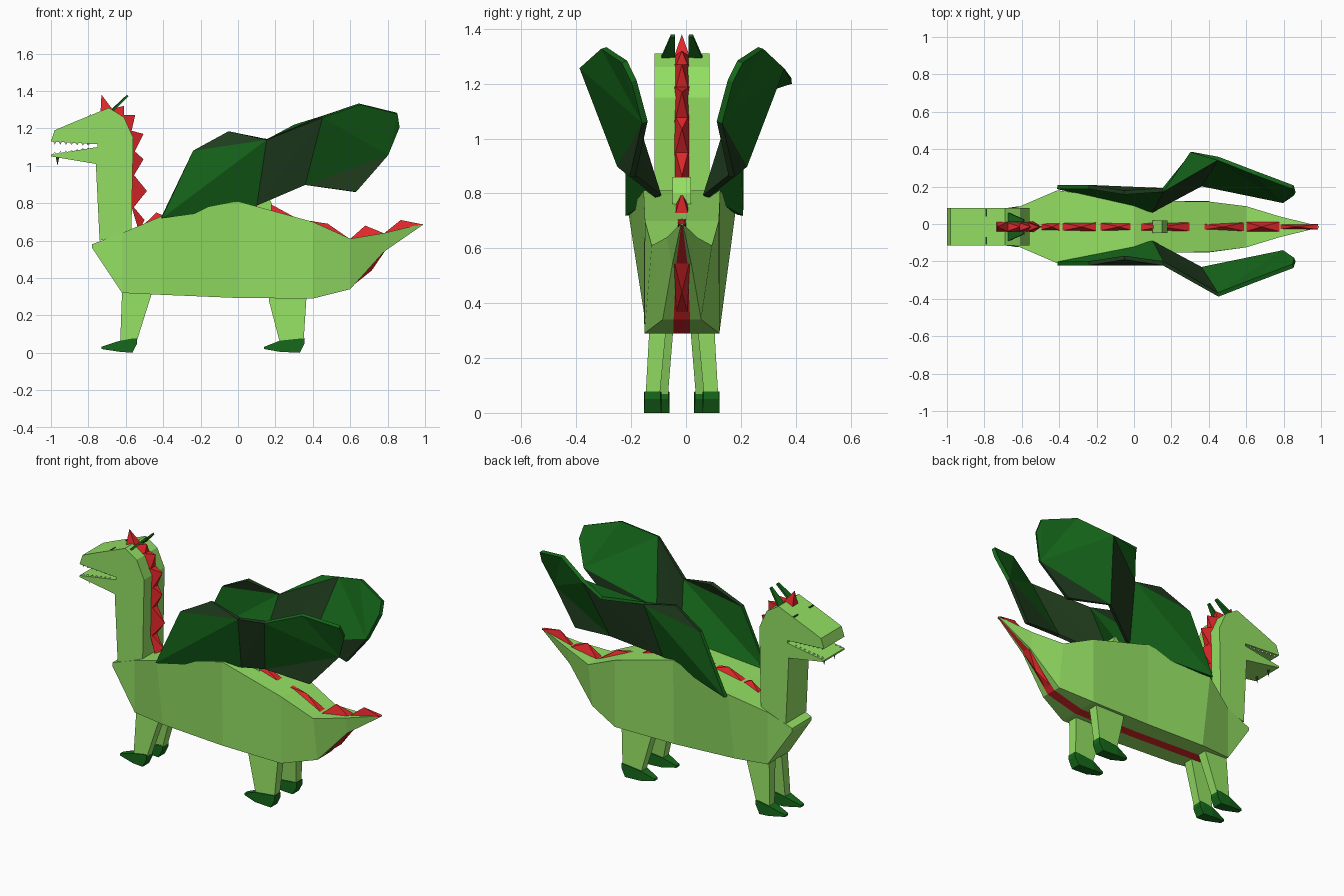
import bpy
import bmesh

if "Cube" in bpy.data.objects:
    bpy.data.objects.remove(bpy.data.objects["Cube"])

CY = -0.015  # body centre line


def material(name, rgb):
    m = bpy.data.materials.new(name)
    m.diffuse_color = (*rgb, 1)
    m.use_nodes = True
    m.node_tree.nodes["Principled BSDF"].inputs["Base Color"].default_value = m.diffuse_color
    return m


LIGHT = material("light_green", (0.295, 0.74, 0.125))
DARK = material("dark_green", (0.008, 0.14, 0.011))
BLACKISH = material("blackish_green", (0.014, 0.045, 0.013))
RED = material("red", (0.74, 0.02, 0.022))
WHITE = material("tooth_white", (0.75, 0.75, 0.72))


def build(name, verts, faces, mats, rule=None, thick=0):
    """Mesh from points and faces; rule(face index) picks the material slot."""
    me = bpy.data.meshes.new(name)
    me.from_pydata(verts, [], faces)
    for m in mats:
        me.materials.append(m)
    for p in me.polygons:
        p.material_index = rule(p.index) if rule else 0
    bm = bmesh.new()
    bm.from_mesh(me)
    bmesh.ops.recalc_face_normals(bm, faces=bm.faces)
    bm.to_mesh(me)
    bm.free()
    ob = bpy.data.objects.new(name, me)
    bpy.context.collection.objects.link(ob)
    if thick:
        s = ob.modifiers.new("thickness", "SOLIDIFY")
        s.thickness, s.offset = thick, 0
    return ob


def loft(name, rings, mats, rule=None):
    """Skin rings of equal length and cap both ends."""
    n = len(rings[0])
    verts = [v for r in rings for v in r]
    faces = [(k * n + i, k * n + (i + 1) % n, (k + 1) * n + (i + 1) % n, (k + 1) * n + i)
             for k in range(len(rings) - 1) for i in range(n)]
    faces += [tuple(range(n)), tuple(range(len(verts) - n, len(verts)))]
    return build(name, verts, faces, mats, rule)


def slab(name, profile, y0, y1, mat):
    """Side profile (x, z) stretched from y0 to y1."""
    return loft(name, [[(x, y, z) for x, z in profile] for y in (y0, y1)], [mat])


# Body and tail: x, top z, top half width, bottom z, bottom half width
sections = [
    (-.78, .58, .095, .56, .095),
    (-.62, .64, .105, .32, .105),
    (-.41, .73, .195, .31, .13),
    (0, .81, .14, .293, .137),
    (.4, .70, .135, .29, .137),
    (.6, .61, .11, .34, .07),
    (.78, .64, .055, .54, .035),
    (.99, .69, .004, .685, .004)]
rings = []
for x, zt, ht, zb, hb in sections:
    s = min(.03, hb * .6)
    half = [(s, zt), (ht, zt), (hb, zb), (s, zb)]
    rings.append([(x, CY + y, z) for y, z in half]
                 + [(x, CY - y, z) for y, z in reversed(half)])
# red stripe runs between the two lowest middle points
loft("body", rings, [LIGHT, RED], lambda i: 1 if 8 <= i < 56 and i % 8 == 3 else 0)

# Neck and head with an open mouth
slab("neck_and_head", [
    (-.74, .60), (-.76, 1.01), (-1, 1.05), (-1, 1.06), (-.75, 1.10), (-.75, 1.115),
    (-1, 1.13), (-.98, 1.19), (-.91, 1.22), (-.69, 1.31), (-.61, 1.26), (-.56, 1.15),
    (-.57, .64)], CY - .1, CY + .1, LIGHT)


# Spikes along head, neck, back and tail
def spike(a, b, tip, h=.028, mat=RED):
    base = [(p[0], CY + s * h, p[1]) for p, s in ((a, -1), (a, 1), (b, 1), (b, -1))]
    build("spike", base + [(tip[0], CY, tip[1])],
          [(0, 1, 2, 3), (0, 1, 4), (1, 2, 4), (2, 3, 4), (3, 0, 4)], [mat])


for a, b, tip in [
        ((-.735, 1.285), (-.67, 1.30), (-.73, 1.38)),
        ((-.69, 1.30), (-.61, 1.25), (-.61, 1.32)),
        ((-.63, 1.27), (-.575, 1.16), (-.55, 1.27)),
        ((-.58, 1.19), (-.565, 1.05), (-.505, 1.17)),
        ((-.567, 1.09), (-.567, .93), (-.505, 1.035)),
        ((-.572, .97), (-.572, .76), (-.487, .865)),
        ((-.575, .80), (-.53, .65), (-.50, .71)),
        ((-.54, .65), (-.38, .725), (-.437, .75)),
        ((-.42, .715), (-.18, .765), (-.28, .79)),
        ((-.22, .755), (.02, .795), (-.08, .825)),
        ((-.02, .795), (.33, .71), (.15, .808)),
        ((.28, .722), (.61, .60), (.48, .69)),
        ((.59, .60), (.79, .635), (.68, .68)),
        ((.77, .63), (.985, .687), (.87, .71)),
        ((.59, .34), (.79, .55), (.715, .44))]:
    spike(a, b, tip, .014 if tip[0] > .8 else .028)

# Small green hump between the wings
loft("back_hump", [[(x, CY + y, z) for y, z in ((-.034, .75), (.034, .75), (.034, zt), (-.034, zt))]
                   for x, zt in ((.10, .80), (.15, .86), (.18, .80))], [LIGHT])

# Wings: shoulder panel, folded middle panel, outer fan
wing = [(-.41, .21, .72), (-.24, .21, 1.08), (-.05, .18, 1.18), (.155, .21, 1.14),
        (.10, .10, .79), (.45, .378, 1.26), (.36, .24, .90), (.63, .195, .86),
        (.80, .15, 1.06), (.86, .19, 1.21), (.85, .225, 1.28), (.65, .30, 1.33)]
wing_faces = [(0, 1, 3), (0, 3, 4), (1, 2, 3), (3, 5, 4), (4, 5, 6),
              (5, 8, 6), (6, 8, 7), (5, 11, 8), (11, 10, 8), (10, 9, 8)]
for side in (-1, 1):
    pts = [(x, side * y, z) for x, y, z in wing]
    faces = list(wing_faces)
    if side > 0:  # the left wing sits slightly inward and has an extra elbow corner
        pts = [(x, y - (.012 if i < 3 else .028), z) for i, (x, y, z) in enumerate(pts)]
        pts.append((.305, .385, 1.21))
        faces.append((3, 12, 5))
    build("wing", pts, faces, [DARK, BLACKISH],
          lambda i: 1 if i in (2, 3, 4, 6) else 0, .022)

    # Horns, brow slits
    build("horn", [(-.67, CY + side * .025, 1.30), (-.67, CY + side * .075, 1.295),
                   (-.59, CY + side * .04, 1.375), (-.59, CY + side * .025, 1.375)],
          [(0, 1, 2, 3)], [DARK], None, .012)
    slab("brow_slit", [(-.795, 1.262), (-.795, 1.271), (-.787, 1.274), (-.787, 1.265)],
         CY + side * .055, CY + side * .095, BLACKISH)

    # Legs and feet; the front pair stands closer together
    for name, top, low, toe, inward in [
            ("front_leg", (-.62, -.46), (-.63, -.545), -.73, .03),
            ("back_leg", (.165, .365), (.225, .35), .14, 0)]:
        def ring(x0, x1, y0, y1, z):
            return [(x, CY + side * (y - inward), z)
                    for x, y in ((x0, y0), (x1, y0), (x1, y1), (x0, y1))]
        loft(name, [ring(*top, .06, .12, .34), ring(*top, .06, .12, .28 if toe > 0 else .32),
                    ring(*low, .082, .133, .05)], [LIGHT])
        heel = low[1]
        loft("foot", [
            [(x, CY + side * (y - inward), z) for y, z in ((y0, z0), (y1, z0), (y1, z1), (y0, z1))]
            for x, y0, y1, z0, z1 in ((toe, .092, .122, .02, .032), (low[0], .075, .138, .005, .065),
                                      (heel - .02, .075, .138, 0, .076),
                                      (heel + .006, .078, .136, .05, .078))], [DARK])

    # Small teeth along both jaws
    for k in range(7):
        x = -.98 + k * .03
        for z, tip in ((1.13 - k * .002, 1.114 - k * .001), (1.062 + k * .0045, 1.074 + k * .004)):
            y = CY + side * .088
            build("tooth", [(x - .009, y - .007, z), (x + .009, y - .007, z),
                            (x, y + .007, z), (x, y, tip)],
                  [(0, 1, 2), (0, 1, 3), (1, 2, 3), (2, 0, 3)], [WHITE])

    # Chin barb
    y = CY + side * .05
    build("chin_barb", [(-.975, y - .006, 1.05), (-.955, y - .006, 1.05),
                        (-.965, y + .006, 1.05), (-.965, y, 1.0)],
          [(0, 1, 2), (0, 1, 3), (1, 2, 3), (2, 0, 3)], [BLACKISH])
